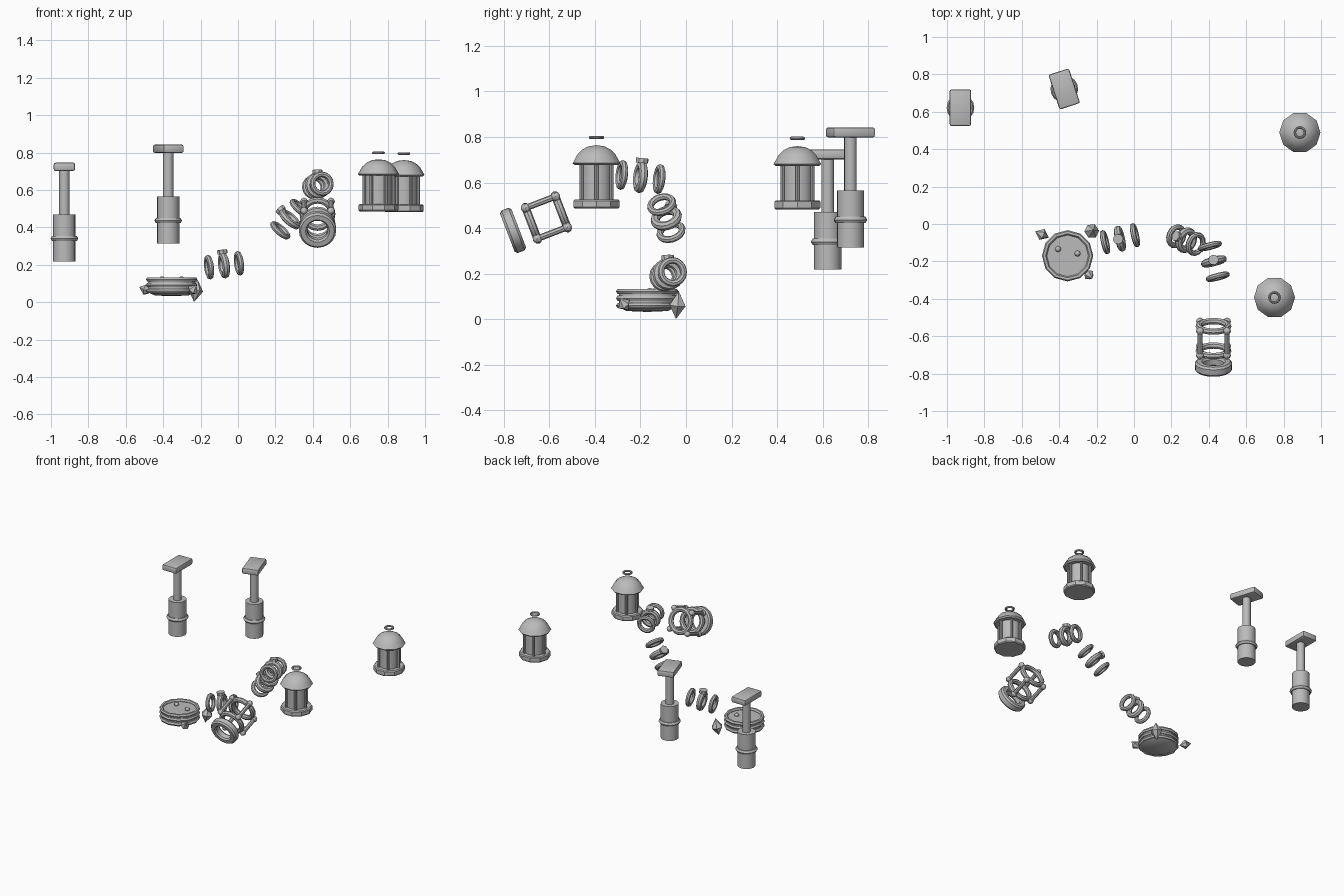
import bpy, bmesh
from math import pi, cos, sin, radians
from mathutils import Matrix, Vector

cube = bpy.data.objects.get("Cube")
if cube:
    bpy.data.objects.remove(cube)

grey = bpy.data.materials.new("plain_grey")
grey.use_nodes = True
COLOR = (0.5, 0.5, 0.5, 1)
grey.diffuse_color = COLOR
grey.node_tree.nodes["Principled BSDF"].inputs["Base Color"].default_value = COLOR
made = []


def finish(name, bm, matrix):
    bmesh.ops.remove_doubles(bm, verts=bm.verts, dist=1e-5)
    bmesh.ops.recalc_face_normals(bm, faces=bm.faces)
    mesh = bpy.data.meshes.new(name)
    bm.to_mesh(mesh)
    bm.free()
    mesh.materials.append(grey)
    obj = bpy.data.objects.new(name, mesh)
    obj.matrix_world = matrix
    bpy.context.collection.objects.link(obj)
    made.append(obj)
    return obj


def at(x, y, z):
    return Matrix.Translation((x, y, z))


def lathe(name, profile, segs, matrix, closed=False):
    """Spin (radius, height) points around local z."""
    bm = bmesh.new()
    verts = [bm.verts.new((r, 0, z)) for r, z in profile]
    pairs = list(zip(verts, verts[1:]))
    if closed:
        pairs.append((verts[-1], verts[0]))
    edges = [bm.edges.new(p) for p in pairs]
    bmesh.ops.spin(bm, geom=verts + edges, axis=(0, 0, 1), cent=(0, 0, 0),
                   angle=2 * pi, steps=segs)
    return finish(name, bm, matrix)


def ring(name, major, minor, matrix, segs=16, sides=8, height=None):
    height = height or minor
    angles = [2 * pi * i / sides for i in range(sides)]
    loop = [(major + minor * cos(a), height * sin(a)) for a in angles]
    return lathe(name, loop, segs, matrix, closed=True)


def cylinder(name, radius, low, high, matrix, segs=12):
    return lathe(name, [(0, low), (radius, low), (radius, high), (0, high)], segs, matrix)


def ball(name, radius, matrix):
    bm = bmesh.new()
    bmesh.ops.create_uvsphere(bm, u_segments=8, v_segments=6, radius=radius)
    return finish(name, bm, matrix)


def aligned(position, axis):
    """Local z along axis, local y as near to world up as possible."""
    n = Vector(axis).normalized()
    up = (Vector((0, 0, 1)) - n * n.z).normalized()
    side = up.cross(n)
    rot = Matrix((side, up, n)).transposed().to_4x4()
    return Matrix.Translation(position) @ rot


# Plunger pillars
def pillar(tag, x, y, z, turn):
    base = at(x, y, z) @ Matrix.Rotation(radians(turn), 4, "Z")
    cylinder(tag + "_pillar_sleeve", 0.06, 0, 0.252, base, 16)
    ring(tag + "_pillar_collar", 0.058, 0.016, base @ at(0, 0, 0.122), sides=6)
    cylinder(tag + "_pillar_shaft", 0.028, 0.25, 0.5, base, 12)
    bm = bmesh.new()
    bmesh.ops.create_cube(bm, size=1)
    bmesh.ops.scale(bm, vec=(0.115, 0.195, 0.044), verts=bm.verts)
    bmesh.ops.bevel(bm, geom=bm.edges[:], offset=0.01, segments=2, affect="EDGES", profile=0.5)
    finish(tag + "_pillar_plate", bm, base @ at(0, 0, 0.506))


pillar("right", -0.928, 0.622, 0.218, 0)
pillar("middle", -0.373, 0.722, 0.314, 18)


# Lanterns
def lantern(tag, x, y, z):
    base = at(x, y, z)
    lathe(tag + "_lantern_base", [(0, 0), (0.1, 0), (0.106, 0.006), (0.106, 0.034),
                                  (0.1, 0.04), (0, 0.04)], 10, base)
    cylinder(tag + "_lantern_glass", 0.07, 0.038, 0.2, base, 12)
    for i in range(6):
        a = i * pi / 3
        cylinder(f"{tag}_lantern_post_{i}", 0.009, 0.038, 0.2,
                 base @ at(0.076 * cos(a), 0.076 * sin(a), 0), 8)
    lathe(tag + "_lantern_roof", [(0, 0.19), (0.1, 0.19), (0.11, 0.199), (0.102, 0.212),
                                  (0.088, 0.237), (0.065, 0.259), (0.037, 0.273),
                                  (0, 0.278)], 10, base)
    ring(tag + "_lantern_loop", 0.027, 0.007, base @ at(0, 0, 0.312))


lantern("back", 0.887, 0.489, 0.482)
lantern("front", 0.751, -0.393, 0.486)

# Dish with rims, studs and gems
dish = at(-0.355, -0.17, 0)
lathe("dish_bowl", [(0, 0.032), (0.09, 0.036), (0.12, 0.05), (0.126, 0.085),
                    (0.124, 0.118), (0, 0.118)], 12, dish)
for i, z in enumerate((0.06, 0.092, 0.122)):
    ring(f"dish_rim_{i}", 0.124, 0.013, dish @ at(0, 0, z), segs=12, sides=6)
for i, (x, y) in enumerate(((-0.406, -0.134), (-0.302, -0.158))):
    ball(f"dish_stud_{i}", 0.016, at(x, y, 0.122))
gems = [((-0.492, -0.056, 0.068), (-0.85, 0.4, 0.3), 0.032, 0.042),
        ((-0.226, -0.038, 0.062), (0.15, 0.1, 1), 0.04, 0.062),
        ((-0.241, -0.272, 0.066), (0.5, -0.5, 0.7), 0.03, 0.038)]
for i, (place, axis, radius, half) in enumerate(gems):
    lathe(f"gem_{i}", [(0, -half), (radius, 0), (0, half)], 6, aligned(place, axis))

# Ring trios, each strung along a line
trios = {"low": ((-0.155, -0.097, 0.187), (0.005, -0.06, 0.208)),
         "mid": ((0.226, -0.066, 0.384), (0.33, -0.107, 0.503)),
         "high": ((0.406, -0.118, 0.615), (0.448, -0.282, 0.633))}
for tag, (start, end) in trios.items():
    start, end = Vector(start), Vector(end)
    for i in range(3):
        frame = aligned(start.lerp(end, i / 2), end - start)
        middle = i == 1
        ring(f"{tag}_link_{i}", 0.051, 0.02 if middle else 0.015, frame)
        if middle:
            upright = frame @ Matrix.Rotation(-pi / 2, 4, "X")
            cylinder(tag + "_link_knob", 0.028, 0.062, 0.083, upright, 8)

# Tilted cage with a heavy end ring
tilt = radians(21)
cage = aligned((0.425, -0.678, 0.421), (0, cos(tilt), sin(tilt)))
LENGTH = 0.14
lathe("cage_end_ring", [(0.055, -0.016), (0.064, -0.027), (0.09, -0.027), (0.1, -0.016),
                        (0.1, 0.016), (0.09, 0.027), (0.064, 0.027), (0.055, 0.016)],
      20, cage @ at(0, 0, -0.087), closed=True)
for i, z in enumerate((0, LENGTH)):
    ring(f"cage_hoop_{i}", 0.078, 0.018, cage @ at(0, 0, z), segs=20)
for i in range(4):
    a = pi / 4 + i * pi / 2
    post = cage @ at(0.102 * cos(a), 0.102 * sin(a), 0)
    cylinder(f"cage_bar_{i}", 0.014, 0, LENGTH, post, 8)
    for j, z in enumerate((0, LENGTH)):
        ball(f"cage_knob_{i}_{j}", 0.021, post @ at(0, 0, z))

# Smooth shading with sharp edges kept
bpy.ops.object.select_all(action="DESELECT")
for obj in made:
    obj.select_set(True)
bpy.context.view_layer.objects.active = made[0]
bpy.ops.object.shade_smooth_by_angle(angle=radians(35))
